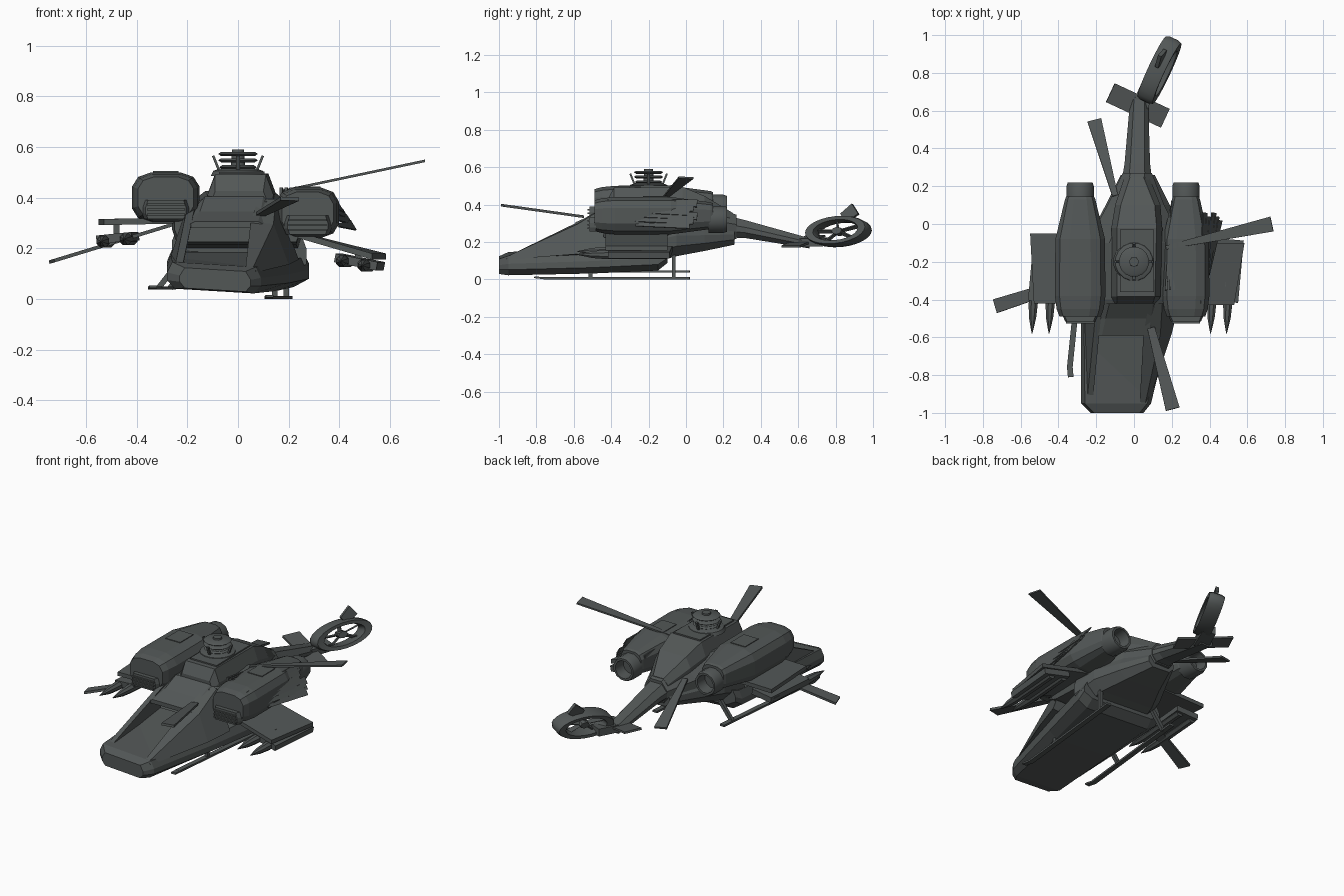
import bpy, bmesh, math
from mathutils import Vector, Matrix

if "Cube" in bpy.data.objects:
    bpy.data.objects.remove(bpy.data.objects["Cube"])

grey = bpy.data.materials.new("gunmetal grey")
grey.diffuse_color = (0.085, 0.095, 0.094, 1)
grey.use_nodes = True
grey.node_tree.nodes["Principled BSDF"].inputs["Base Color"].default_value = grey.diffuse_color


def finish(bm, name, smooth=False):
    bmesh.ops.recalc_face_normals(bm, faces=bm.faces)
    me = bpy.data.meshes.new(name)
    bm.to_mesh(me)
    bm.free()
    me.materials.append(grey)
    ob = bpy.data.objects.new(name, me)
    bpy.context.collection.objects.link(ob)
    if smooth:
        bpy.context.view_layer.objects.active = ob
        ob.select_set(True)
        bpy.ops.object.shade_smooth_by_angle(angle=math.radians(35))
        ob.select_set(False)
    return ob


def skin(rings, name, smooth=False, closed=False):
    """Bridge equal rings of points; cap the ends unless closed."""
    bm = bmesh.new()
    vs = [[bm.verts.new(p) for p in r] for r in rings]
    n = len(vs[0])
    pairs = list(zip(vs, vs[1:])) + ([(vs[-1], vs[0])] if closed else [])
    for a, b in pairs:
        for i in range(n):
            bm.faces.new((a[i], a[(i + 1) % n], b[(i + 1) % n], b[i]))
    if not closed:
        bm.faces.new(vs[0])
        bm.faces.new(vs[-1])
    return finish(bm, name, smooth)


def loft(name, secs, roll=0.0):
    """Sections (y, x0, x1, z0, z1, top inset, bottom inset) as bevelled octagons."""
    rings = []
    for y, x0, x1, z0, z1, t, b in secs:
        h = z1 - z0
        pts = [(x0 + b, z0), (x1 - b, z0), (x1, z0 + h * .3), (x1, z0 + h * .6),
               (x1 - t, z1), (x0 + t, z1), (x0, z0 + h * .6), (x0, z0 + h * .3)]
        rings.append([(x, y, z - roll * x) for x, z in pts])
    return skin(rings, name)


def beam(name, a, b, w0, w1, t, side=(1, 0, 0)):
    """Flat bar from a to b, w wide along side, t thick."""
    a, b = Vector(a), Vector(b)
    d = (b - a).normalized()
    s = Vector(side)
    s = (s - d * s.dot(d)).normalized()
    u = d.cross(s) * t / 2
    return skin([[p - s * w / 2 - u, p + s * w / 2 - u, p + s * w / 2 + u, p - s * w / 2 + u]
                 for p, w in ((a, w0), (b, w1))], name)


def tube(name, axis_pts, n=12, axis='Y'):
    """Turned part: list of (x, y, z, radius) along Y or Z."""
    rings = []
    for x, y, z, r in axis_pts:
        ring = []
        for i in range(n):
            q = 2 * math.pi * (i + .5) / n
            c, s = r * math.cos(q), r * math.sin(q)
            ring.append((x + c, y, z + s) if axis == 'Y' else (x + c, y + s, z))
        rings.append(ring)
    return skin(rings, name, True)


def rounded(name, cx, cz, w, h, secs, n=12):
    """Pod with rounded-square sections (y, width scale, height scale)."""
    rings = []
    for y, k, m in secs:
        ring = []
        for i in range(n):
            q = 2 * math.pi * (i + .5) / n
            c, s = math.cos(q), math.sin(q)
            ring.append((cx + w * k * math.copysign(abs(c) ** .65, c), y, cz + h * m * math.copysign(abs(s) ** .65, s)))
        rings.append(ring)
    return skin(rings, name)


# Hull
loft("lower_hull", [(-1.0, -.23, .05, .035, .115, .02, .02), (-.95, -.28, .09, .03, .135, .02, .03),
                    (-.5, -.28, .2, .045, .16, .015, .05), (-.15, -.28, .28, .065, .185, .02, .06),
                    (-.1, -.27, .28, .105, .2, .02, .06)], .06)
loft("rear_hull", [(-.2, -.26, .27, .1, .3, .03, .06), (-.05, -.23, .25, .14, .33, .04, .06),
                   (.1, -.15, .19, .165, .31, .04, .05), (.26, -.07, .11, .195, .29, .03, .03)], .06)
loft("fuselage", [(-.44, -.25, .25, .23, .39, .14, .02), (-.4, -.26, .25, .22, .41, .14, .02),
                  (-.1, -.25, .26, .2, .43, .12, .02), (.1, -.14, .16, .2, .41, .09, .03),
                  (.27, -.06, .095, .22, .35, .04, .03)])
loft("engine_cover", [(-.42, -.11, .12, .3, .43, .02, 0), (-.385, -.12, .14, .3, .495, .03, 0),
                      (-.02, -.12, .15, .3, .5, .03, 0), (.1, -.1, .14, .3, .45, .03, 0),
                      (.25, -.05, .08, .28, .36, .03, 0)])

# Open cockpit: floor, side walls, frames and roof lip
loft("cockpit_floor", [(-.96, -.24, .07, .10, .128, .02, 0), (-.44, -.25, .2, .12, .19, .02, 0)])
skin([[(-.25, -.95, .12), (-.22, -.95, .12), (-.22, -.95, .13), (-.25, -.95, .13)],
      [(-.27, -.44, .16), (-.23, -.44, .16), (-.17, -.44, .37), (-.2, -.44, .37)]], "cockpit_wall_left")
skin([[(.02, -.95, .11), (.075, -.95, .11), (.06, -.95, .13), (.03, -.95, .13)],
      [(.13, -.58, .13), (.2, -.58, .14), (.14, -.58, .30), (.05, -.58, .31)],
      [(.14, -.42, .15), (.24, -.42, .16), (.15, -.42, .40), (.08, -.42, .4)]], "cockpit_wall_right")
loft("roof_lip", [(-.59, -.19, .1, .285, .31, .02, 0), (-.5, -.18, .12, .3, .35, .03, 0),
                  (-.42, -.16, .13, .33, .41, .03, 0)])
beam("roof_panel", (.015, -.36, .502), (.015, -.03, .504), .18, .18, .008)

# Engine pods with intakes and exhausts
for side, cx, cz, w, h in (("left", -.285, .405, .137, .102), ("right", .275, .345, .127, .102)):
    rounded(side + "_pod", cx, cz, w, h, [(-.49, .82, .82), (-.45, .93, .93), (-.38, 1, 1), (-.08, .98, 1),
                                          (.13, .6, .72), (.145, .55, .66)])
    tube(side + "_exhaust", [(cx, .12, cz - .02, .075), (cx, .2, cz - .02, .075), (cx, .22, cz - .02, .068),
                             (cx, .22, cz - .02, .055), (cx, .15, cz - .02, .05)], 12)
    loft(side + "_intake", [(y, cx - .095 + .015 * k, cx + .095 - .015 * k, cz - .085, cz - .01, .01, .01)
                            for y, k in ((-.515, 1), (-.48, 0))])
    for i in range(3):
        z = cz - .068 + .02 * i
        beam(side + "_intake_slat", (cx - .075, -.518, z), (cx + .075, -.518, z), .015, .015, .008, (0, 1, 0))
    beam(side + "_pod_hatch", (cx, -.23, cz + h - .002), (cx, -.1, cz + h - .002), .1, .1, .008)

# Torn plating strips flaring from the right pod
for i in range(6):
    beam("torn_plate", (.355 + .008 * i, -.42 + .03 * i, .425 - .026 * i),
         (.375 + .016 * i, .06 - .02 * (i % 3), .41 - .023 * i), .014, .045, .006, (.5, 0, -.8))
for i in range(4):
    beam("torn_rib", (.17 + .02 * i, -.35, .43), (.2 + .02 * i, .12, .38), .012, .006, .03)

# Stub wings: front and rear x of the tip, tip height
for side, root, z0, z1, front, rear, y0, y1 in (("left", -.2, .315, .308, -.53, -.55, -.42, -.05),
                                                ("right", .22, .262, .172, .53, .585, -.43, -.1)):
    skin([[(root, y0, z0 - .012), (root, y1, z0 - .012), (root, y1, z0 + .012), (root, y0, z0 + .012)],
          [(front, y0, z1 - .012), (rear, y1, z1 - .012), (rear, y1, z1 + .012), (front, y0, z1 + .012)]], side + "_wing")

# Rocket racks slung under the wings
for side, m, w, z, tilt, top, rockets in (("left", -.49, .14, .245, .1, .31, (-.54, -.45)),
                                          ("right", .465, .17, .15, -.2, .2, (.405, .49))):
    beam(side + "_rack", (m, -.41, z), (m + .03, -.08, z), w, w, .034, (1, 0, tilt))
    beam(side + "_pylon", (m + .01, -.25, z), (m + .01, -.25, top), .16, .16, .025, (0, 1, 0))
    for x in rockets:
        rz = z - .008 + tilt * (x - m)
        tube(side + "_rocket", [(x, -.58, rz, .002), (x + .003, -.5, rz, .02), (x + .006, -.43, rz, .026),
                                (x + .03, -.1, rz, .026)], 8)

# Rotor head
tube("rotor_base", [(0, -.2, .49, .11), (0, -.2, .51, .1), (0, -.2, .52, .07)], 16, 'Z')
tube("rotor_mast", [(0, -.2, .5, .03), (0, -.2, .595, .025)], 12, 'Z')
for z, r in ((.525, .075), (.552, .08), (.577, .08)):
    tube("rotor_disc", [(0, -.2, z - .008, r * .85), (0, -.2, z, r), (0, -.2, z + .008, r * .85)], 16, 'Z')
for i in range(4):
    c, s = math.cos(math.pi / 2 * i), math.sin(math.pi / 2 * i)
    beam("rotor_link", (.07 * c, -.2 + .07 * s, .5), (.098 * c, -.2 + .098 * s, .57), .015, .015, .01, (-s, c, 0))

# Broken rotor blades
beam("rotor_blade_right", (.17, -.125, .43), (.73, 0, .548), .02, .08, .01, (0, 1, 0))
beam("rotor_blade_left", (-.22, -.27, .31), (-.735, -.435, .153), .05, .075, .014, (0, 1, 0))
beam("rotor_blade_front", (.09, -.55, .34), (.205, -.98, .4), .04, .075, .014)
beam("rotor_blade_rear", (-.1, .15, .34), (-.21, .55, .22), .03, .075, .012)

# Bent tail boom
loft("tail_boom", [(.2, -.07, .1, .23, .35, .04, .03), (.32, -.05, .085, .225, .32, .03, .03),
                   (.66, -.02, .075, .17, .225, .02, .02)])
beam("tail_stub", (.03, .62, .2), (.09, .76, .205), .085, .08, .045)
beam("tailplane", (-.125, .695, .235), (.165, .56, .18), .11, .11, .012, (.42, .9, 0))
# Ducted tail rotor
c = Vector((.135, .815, .26))
d = Vector((.42, .9, .09)).normalized()
ax = Vector((.9, -.42, .22)).normalized()
up = ax.cross(d)
up = up if up.z > 0 else -up
rings = []
for i in range(24):
    q = 2 * math.pi * i / 24
    rad = d * .185 * math.cos(q) + up * .078 * math.sin(q)
    rings.append([c + rad * k + ax * o for k, o in ((1, -.025), (.96, -.045), (.72, -.042),
                                                     (.66, 0), (.72, .042), (.96, .045), (1, .025))])
skin(rings, "tail_duct", True, True)
for i in range(5):
    q = 2 * math.pi * (i + .3) / 5
    beam("tail_rotor_blade", c, c + d * .14 * math.cos(q) + up * .058 * math.sin(q), .02, .026, .008, ax + up * .6 + d * .6)
skin([[c + d * .03 * math.cos(i * math.pi / 4) + up * .02 * math.sin(i * math.pi / 4) + ax * o for i in range(8)]
      for o in (-.025, .025)], "tail_rotor_hub")
beam("tail_fin", c + d * .03 + up * .07, c + d * .1 + up * .115, .06, .07, .02, d)

# Landing skids
for side, x, z in (("left", -.34, .047), ("right", .12, .01)):
    beam(side + "_skid", (x, -.76, z), (x + .08, .02, z), .03, .03, .012)
    beam(side + "_skid_toe", (x + .005, -.81, z + .006), (x, -.755, z), .03, .03, .01)
    for y in (-.51, -.065):
        sx = x + .08 * (y + .76) / .78
        beam(side + "_skid_strut", (sx, y, z), (sx + (.08 if x < 0 else 0), y, .15), .022, .022, .02)

# Stand the whole model on the ground
bpy.context.view_layer.update()
low = min((o.matrix_world @ v.co).z for o in bpy.data.objects for v in o.data.vertices)
for o in bpy.data.objects:
    o.data.transform(Matrix.Translation((0, 0, -low)))
